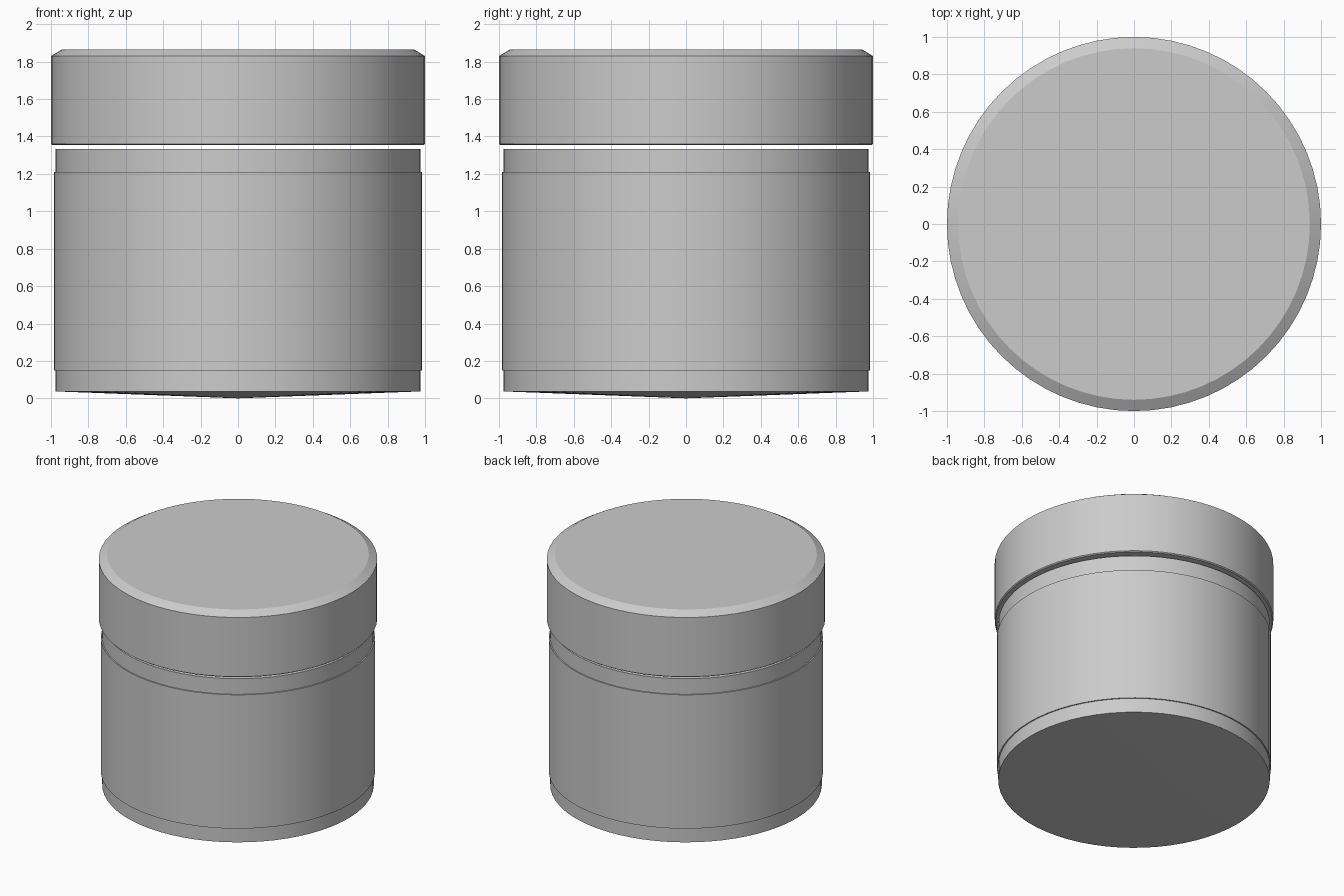
import bpy, bmesh, math

if "Cube" in bpy.data.objects:
    bpy.data.objects.remove(bpy.data.objects["Cube"])

SEGMENTS = 64


def lathe(name, profile, closed=False):
    """Spin an (r, z) profile around the z axis."""
    bm = bmesh.new()
    verts = [bm.verts.new((r, 0, z)) for r, z in profile]
    pairs = list(zip(verts, verts[1:] + verts[:1]))
    edges = [bm.edges.new(p) for p in (pairs if closed else pairs[:-1])]
    bmesh.ops.spin(bm, geom=verts + edges, cent=(0, 0, 0), axis=(0, 0, 1),
                   angle=math.tau, steps=SEGMENTS, use_duplicate=False)
    bmesh.ops.remove_doubles(bm, verts=bm.verts[:], dist=1e-4)
    bmesh.ops.recalc_face_normals(bm, faces=bm.faces[:])
    mesh = bpy.data.meshes.new(name)
    bm.to_mesh(mesh)
    bm.free()
    obj = bpy.data.objects.new(name, mesh)
    bpy.context.collection.objects.link(obj)
    bpy.ops.object.select_all(action='DESELECT')
    obj.select_set(True)
    bpy.context.view_layer.objects.active = obj
    bpy.ops.object.shade_smooth_by_angle(angle=math.radians(25))
    return obj


# Jar body with a shallow conical base
lathe("jar_body", [(0, 0), (0.975, 0.037), (0.975, 1.333), (0, 1.333)])

# Thin wrap-around label band
lathe("label_band", [(0.976, 0.15), (0.985, 0.15),
                     (0.985, 1.21), (0.976, 1.21)], closed=True)

# Lid floating just above the body, bevelled at the top and bottom rims
lathe("lid", [(0, 1.354), (0.992, 1.354), (1.0, 1.361),
              (1.0, 1.83), (0.94, 1.866), (0, 1.866)])
